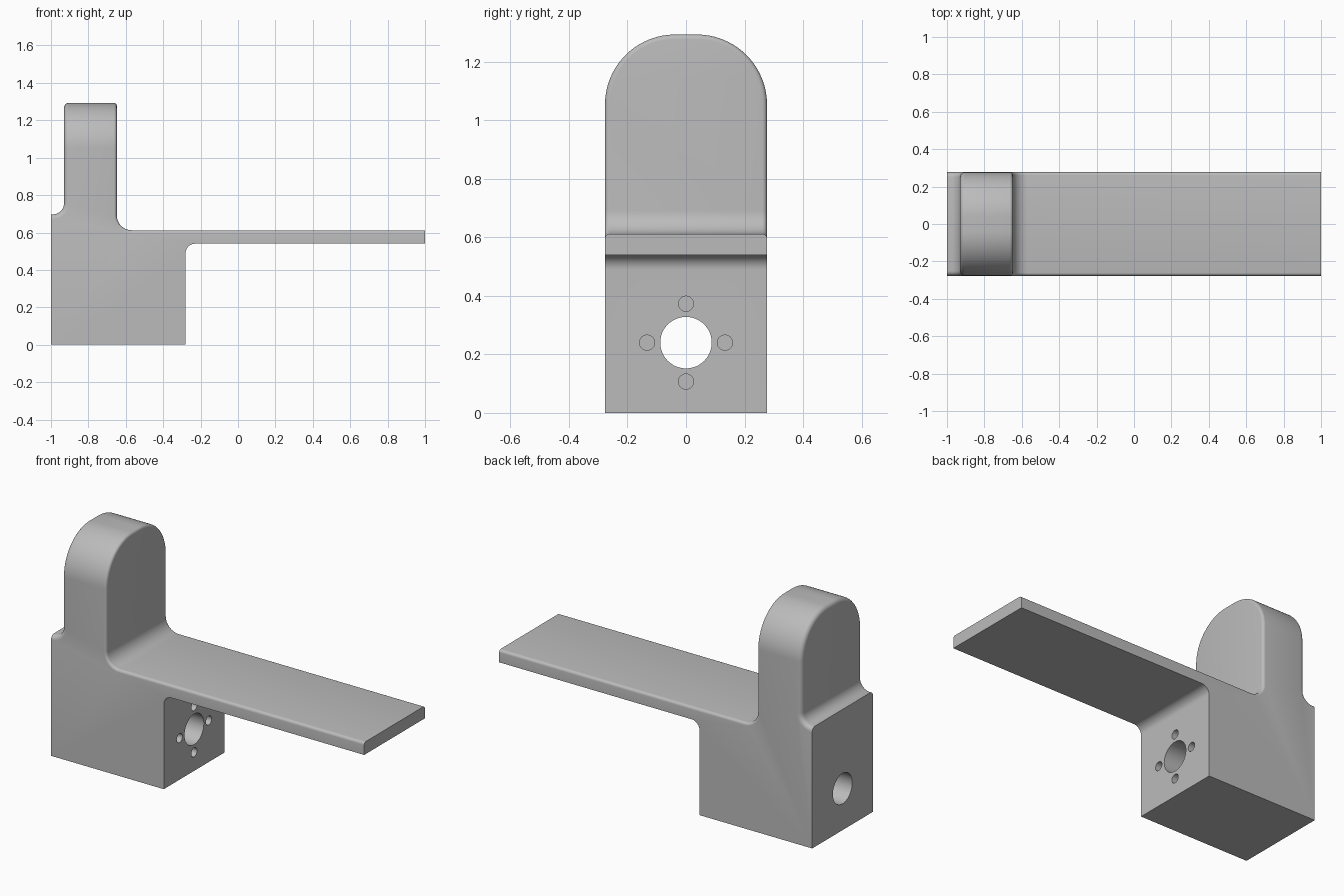
import bpy, bmesh
from math import sin, cos, pi, radians
from mathutils import Vector

old = bpy.data.objects.get("Cube")
if old:
    bpy.data.objects.remove(old)

grey = bpy.data.materials.new("plain grey")
grey.use_nodes = True
colour = (0.5, 0.5, 0.5, 1)
grey.diffuse_color = colour
grey.node_tree.nodes["Principled BSDF"].inputs["Base Color"].default_value = colour

HALF = 0.277


def rounded(points, steps=14):
    """Outline from (a, b, fillet radius) corners; all fillets are right angles."""
    out = []
    for i, (a, b, r) in enumerate(points):
        p = Vector((a, b))
        if not r:
            out.append(p)
            continue
        u = (Vector(points[i - 1][:2]) - p).normalized() * r
        v = (Vector(points[(i + 1) % len(points)][:2]) - p).normalized() * r
        for k in range(steps + 1):
            t = pi / 2 * k / steps
            out.append(p + u * (1 - sin(t)) + v * (1 - cos(t)))
    return out


def prism(name, outline, place, start, end):
    bm = bmesh.new()
    face = bm.faces.new([bm.verts.new(place(p, start)) for p in outline])
    new = bmesh.ops.extrude_face_region(bm, geom=[face])["geom"]
    shift = place(outline[0], end) - place(outline[0], start)
    bmesh.ops.translate(bm, vec=shift,
                        verts=[g for g in new if isinstance(g, bmesh.types.BMVert)])
    bmesh.ops.recalc_face_normals(bm, faces=bm.faces)
    mesh = bpy.data.meshes.new(name)
    bm.to_mesh(mesh)
    bm.free()
    obj = bpy.data.objects.new(name, mesh)
    bpy.context.collection.objects.link(obj)
    return obj


def along_y(p, d):
    return Vector((p.x, d, p.y))


def along_x(p, d):
    return Vector((d, p.x, p.y))


def circle(y, z, r, n):
    return [Vector((y + r * cos(2 * pi * k / n), z + r * sin(2 * pi * k / n)))
            for k in range(n)]


def combine(obj, tool, operation):
    mod = obj.modifiers.new("cut", "BOOLEAN")
    mod.operation, mod.object, mod.solver = operation, tool, "EXACT"
    bpy.context.view_layer.objects.active = obj
    bpy.ops.object.modifier_apply(modifier=mod.name)
    bpy.data.objects.remove(tool)


# Side profile: block, upright and thin arm
bracket = prism("bracket", rounded([
    (-1, 0, 0), (-0.28, 0, 0), (-0.28, 0.54, 0.05), (1, 0.54, 0), (1, 0.612, 0),
    (-0.648, 0.612, 0.08), (-0.648, 1.5, 0), (-0.93, 1.5, 0),
    (-0.93, 0.697, 0.06), (-1, 0.697, 0)]), along_y, -0.5, 0.5)

# Width and arched top
arch = prism("arch_cutter", rounded([
    (-HALF, -0.5, 0), (HALF, -0.5, 0), (HALF, 1.293, 0.24), (-HALF, 1.293, 0.24)],
    24), along_x, -1.5, 1.5)
combine(bracket, arch, "INTERSECT")

# Soft rims around the upright and along the top of the arm
bm = bmesh.new()
bm.from_mesh(bracket.data)
bmesh.ops.remove_doubles(bm, verts=bm.verts, dist=1e-5)
bmesh.ops.dissolve_limit(bm, angle_limit=radians(0.5), verts=bm.verts, edges=bm.edges)
for left_side, radius in ((True, 0.026), (False, 0.016)):
    rim = []
    for e in bm.edges:
        mid = (e.verts[0].co + e.verts[1].co) / 2
        if (mid.z > 0.605 and abs(mid.x) < 0.999 and (mid.x < -0.8) == left_side
                and e.calc_face_angle(0) > radians(60)):
            rim.append(e)
    bmesh.ops.bevel(bm, geom=rim, offset=radius, segments=5, profile=0.5,
                    affect="EDGES", clamp_overlap=False)
bm.to_mesh(bracket.data)
bm.free()

# Through bore with four blind screw holes around it
combine(bracket, prism("bore_cutter", circle(0, 0.24, 0.088, 48), along_x, -1.2, 0),
        "DIFFERENCE")
for k in range(4):
    y, z = 0.133 * cos(k * pi / 2), 0.24 + 0.133 * sin(k * pi / 2)
    combine(bracket, prism("screw_cutter", circle(y, z, 0.026, 24), along_x, -0.5, 0),
            "DIFFERENCE")

bracket.data.materials.clear()
bracket.data.materials.append(grey)
for p in bracket.data.polygons:
    p.material_index = 0
bpy.ops.object.select_all(action="DESELECT")
bracket.select_set(True)
bpy.context.view_layer.objects.active = bracket
bpy.ops.object.shade_smooth_by_angle(angle=radians(30))
